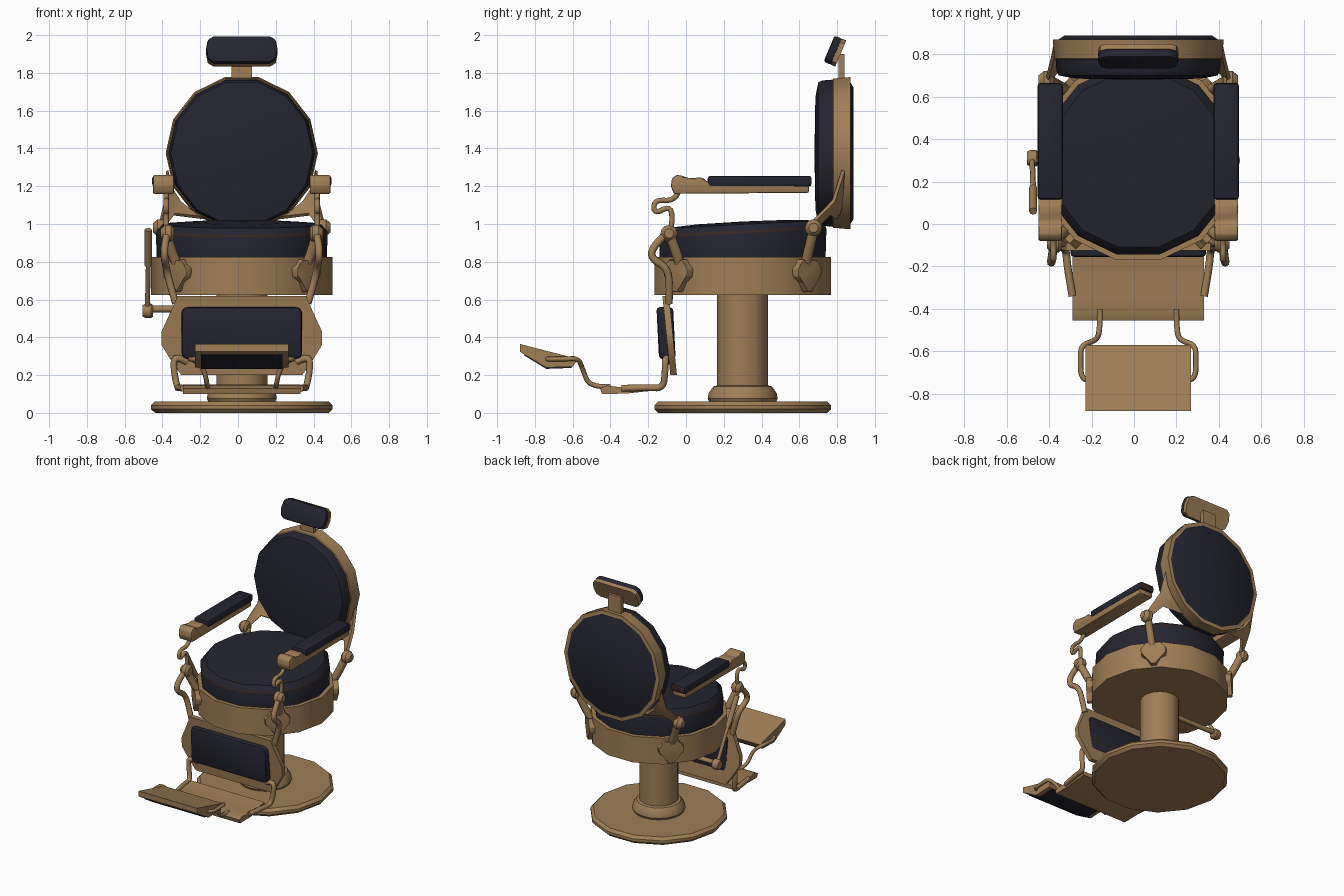
import bpy, bmesh, math
from mathutils import Vector, Matrix

if "Cube" in bpy.data.objects:
    bpy.data.objects.remove(bpy.data.objects["Cube"])

CX, CY = 0.02, 0.30      # symmetry line and column axis


def material(name, rgb):
    m = bpy.data.materials.new(name)
    m.diffuse_color = (*rgb, 1)
    m.use_nodes = True
    m.node_tree.nodes["Principled BSDF"].inputs["Base Color"].default_value = m.diffuse_color
    return m


BRASS = material("aged brass", (0.35, 0.21, 0.095))
NAVY = material("navy leather", (0.018, 0.018, 0.030))
BROWN = material("worn brown leather", (0.036, 0.019, 0.016))


def finish(name, bm, mats, angle=35):
    bmesh.ops.recalc_face_normals(bm, faces=bm.faces)
    me = bpy.data.meshes.new(name)
    bm.to_mesh(me)
    bm.free()
    for m in mats:
        me.materials.append(m)
    ob = bpy.data.objects.new(name, me)
    bpy.context.collection.objects.link(ob)
    bpy.ops.object.select_all(action='DESELECT')
    ob.select_set(True)
    bpy.context.view_layer.objects.active = ob
    bpy.ops.object.shade_smooth_by_angle(angle=math.radians(angle))
    return ob


def lathe(name, profile, place, n, mats):
    """profile: (radius, height, material of the band to the next ring)"""
    bm = bmesh.new()
    rings = [[bm.verts.new(place(r * math.cos(2 * math.pi * i / n), r * math.sin(2 * math.pi * i / n), h))
              for i in range(n)] for r, h, _ in profile]
    for k in range(len(rings) - 1):
        for i in range(n):
            j = (i + 1) % n
            f = bm.faces.new((rings[k][i], rings[k][j], rings[k + 1][j], rings[k + 1][i]))
            f.material_index = profile[k][2]
    for ring, k in ((rings[0], 0), (rings[-1], -1)):
        bm.faces.new(ring).material_index = profile[k][2]
    return finish(name, bm, mats)


def prism(name, outline, place, d0, d1, mat, bevel=0):
    """extrude a 2D outline from depth d0 to d1; place maps (a, b, depth) to space"""
    bm = bmesh.new()
    lo = [bm.verts.new(place(a, b, d0)) for a, b in outline]
    hi = [bm.verts.new(place(a, b, d1)) for a, b in outline]
    bm.faces.new(lo)
    bm.faces.new(hi)
    for i in range(len(lo)):
        j = (i + 1) % len(lo)
        bm.faces.new((lo[i], lo[j], hi[j], hi[i]))
    if bevel:
        bmesh.ops.bevel(bm, geom=bm.edges[:], offset=bevel, segments=2, profile=0.5, affect='EDGES')
    return finish(name, bm, [mat])


def box(name, lo, hi, mat, bevel=0):
    return prism(name, [(lo[0], lo[1]), (hi[0], lo[1]), (hi[0], hi[1]), (lo[0], hi[1])],
                 lambda a, b, d: (a, b, d), lo[2], hi[2], mat, bevel)


def rod(name, pts, radius, mat=BRASS):
    cu = bpy.data.curves.new(name, 'CURVE')
    cu.dimensions = '3D'
    cu.bevel_depth, cu.bevel_resolution, cu.use_fill_caps = radius, 2, True
    sp = cu.splines.new('NURBS')
    sp.points.add(len(pts) - 1)
    for p, co in zip(sp.points, pts):
        p.co = (*co, 1)
    sp.order_u, sp.use_endpoint_u, sp.resolution_u = min(3, len(pts)), True, 4
    tmp = bpy.data.objects.new(name + "_path", cu)
    bpy.context.collection.objects.link(tmp)
    bpy.context.view_layer.update()
    bm = bmesh.new()
    bm.from_mesh(tmp.evaluated_get(bpy.context.evaluated_depsgraph_get()).to_mesh())
    bpy.data.objects.remove(tmp)
    bmesh.ops.remove_doubles(bm, verts=bm.verts, dist=1e-5)
    return finish(name, bm, [mat], 50)


def mirrored(half):
    return half + [(-a, b) for a, b in reversed(half)]


def upright(x, y, h):
    return (CX + x, CY + y, h)


# Base, column, seat frame, seat cushion
lathe("base", [(0.46, 0, 0), (0.48, 0.02, 0), (0.48, 0.04, 0), (0.46, 0.06, 0)], upright, 14, [BRASS])
lathe("column", [(0.175, 0.055, 0), (0.185, 0.075, 0), (0.18, 0.105, 0), (0.155, 0.14, 0),
                 (0.135, 0.145, 0), (0.135, 0.64, 0)], upright, 20, [BRASS])
lathe("seat_frame", [(0.48, 0.625, 0), (0.48, 0.825, 0)], upright, 14, [BRASS])
lathe("seat_cushion", [(0.45, 0.82, 0), (0.455, 0.95, 1), (0.45, 0.965, 0), (0.42, 0.998, 0), (0.25, 1.01, 0),
                       (0.02, 1.013, 0)],
      lambda x, y, h: (CX + x, CY + y, h + (0.05 * y if h > 0.9 else 0)), 14, [NAVY, BROWN])

# Backrest: front cushion, brass rim, rear cushion
lathe("backrest", [(0.02, 0.68, 0), (0.75, 0.685, 0), (0.95, 0.70, 0), (0.975, 0.72, 0), (0.985, 0.775, 1),
                   (1.0, 0.78, 1), (1.02, 0.87, 1), (0.95, 0.87, 0), (0.88, 0.888, 0), (0.02, 0.888, 0)],
      lambda a, b, h: (CX + 0.395 * a, h, 1.375 + 0.405 * b), 14, [NAVY, BRASS])

# Headrest: tilted rounded pad, back shell and post
tilt = Matrix.Rotation(math.radians(-23), 3, 'X')


def head(a, b, d):
    return Vector((CX, 0.79, 1.915)) + tilt @ Vector((a, d, b))


head_outline = mirrored([(0.15, -0.075), (0.18, -0.055), (0.19, 0), (0.18, 0.055), (0.15, 0.075)])
prism("headrest_pad", head_outline, head, -0.035, 0.008, NAVY, 0.012)
prism("headrest_shell", head_outline, head, 0.005, 0.032, BRASS)
box("headrest_post", (CX - 0.055, 0.808, 1.74), (CX + 0.055, 0.838, 1.90), BRASS)

# Leg rest panel with a pad showing on both faces
prism("leg_panel", mirrored([(0.32, 0.2), (0.37, 0.27), (0.425, 0.36), (0.425, 0.43), (0.37, 0.55), (0.34, 0.62)]),
      lambda a, b, d: (CX + a, d - 0.1 * (b - 0.22), b), -0.085, -0.05, BRASS)
prism("leg_pad", mirrored([(0.30, 0.285), (0.32, 0.305), (0.32, 0.54), (0.30, 0.56)]),
      lambda a, b, d: (CX + a, d - 0.05 * (b - 0.43), b), -0.15, -0.062, NAVY, 0.018)

# Foot platform and flip-out foot plate
prism("foot_platform", [(-0.15, 0.15), (-0.30, 0.13), (-0.42, 0.145), (-0.455, 0.13), (-0.445, 0.10),
                        (-0.32, 0.102), (-0.15, 0.12)],
      lambda a, b, d: (CX + d, a, b), -0.31, 0.31, BRASS)
prism("foot_plate", [(-0.88, 0.365), (-0.57, 0.285), (-0.60, 0.245), (-0.74, 0.24), (-0.86, 0.312), (-0.88, 0.325)],
      lambda a, b, d: (CX + d, a, b), -0.248, 0.248, BRASS)
prism("foot_plate_pad", [(-0.855, 0.312), (-0.74, 0.243), (-0.605, 0.247), (-0.605, 0.238), (-0.74, 0.233),
                         (-0.855, 0.303)],
      lambda a, b, d: (CX + d, a, b), -0.215, 0.215, NAVY)

ARM = [(-0.065, 1.16), (-0.08, 1.2), (-0.075, 1.24), (-0.05, 1.26), (-0.015, 1.255), (0.015, 1.235), (0.05, 1.245),
       (0.09, 1.245), (0.12, 1.21), (0.65, 1.205), (0.65, 1.165)]
SHELL = mirrored([(0.02, 0.64), (0.045, 0.69), (0.085, 0.72), (0.09, 0.765), (0.065, 0.785), (0.05, 0.815),
                  (0.02, 0.80)])

for s, side in ((-1, "left"), (1, "right")):
    def at(dx, y, z):
        return (CX + s * dx, y, z)

    def across(a, b, d):
        return at(d, a, b)

    # Armrest and its pad, worn on the outward and rear faces
    prism(side + "_arm", ARM, across, 0.36, 0.47, BRASS, 0.008)
    pad = box(side + "_arm_pad", (CX + s * 0.415 - 0.06, 0.115, 1.198), (CX + s * 0.415 + 0.06, 0.665, 1.255),
              NAVY, 0.015)
    pad.data.materials.append(BROWN)
    for f in pad.data.polygons:
        f.material_index = int(f.normal.y > 0.6)

    # Curled front support, pivots and leg rods
    rod(side + "_arm_scroll", [at(0.40, -0.04, 1.17), at(0.40, -0.06, 1.12), at(0.40, -0.17, 1.13),
                               at(0.40, -0.17, 1.05), at(0.40, -0.08, 1.10), at(0.40, -0.07, 1.0),
                               at(0.40, -0.09, 0.95)], 0.014)
    for part, y, z, d in (("front", -0.09, 0.95, 0.36), ("rear", 0.675, 0.98, 0.40)):
        lathe(f"{side}_{part}_pivot", [(0.03, d, 0), (0.045, d + 0.015, 0), (0.045, d + 0.045, 0), (0.025, d + 0.07, 0)],
              lambda a, b, h, y=y, z=z: at(h, y + a, z + b), 12, [BRASS])
    rod(side + "_leg_rod", [at(0.395, -0.10, 0.95), at(0.41, -0.17, 0.89), at(0.41, -0.19, 0.82),
                            at(0.40, -0.10, 0.77), at(0.38, -0.085, 0.68), at(0.35, -0.09, 0.58)], 0.02)

    # Shell-shaped brackets on the seat frame, with straps up to the pivots
    for part, t in (("front", -1), ("rear", 1)):
        q = math.sqrt(0.5)
        prism(f"{side}_{part}_shell", SHELL,
              lambda a, b, d, t=t: at(q * (d + a), CY + t * q * (d - a), b), 0.45, 0.505, BRASS, 0.006)
        top = at(0.395, -0.085, 0.94) if t < 0 else at(0.42, 0.675, 0.97)
        rod(f"{side}_{part}_strap", [at(0.34, CY + t * 0.33, 0.78), at(0.37, CY + t * 0.345, 0.84), top], 0.028)

    # Flared bracket from rear pivot to backrest rim
    bm = bmesh.new()
    rim = [(0.40, 0.84, 1.28), (0.375, 0.835, 1.18), (0.33, 0.83, 1.11), (0.27, 0.82, 1.06), (0.20, 0.80, 1.025)]
    mid = [(0.41, 0.79, 1.12), (0.40, 0.78, 1.10), (0.385, 0.775, 1.08), (0.37, 0.77, 1.06), (0.36, 0.765, 1.045)]
    hub = [(0.435, 0.69 - 0.006 * k, 1.02 - 0.018 * k) for k in range(5)]
    rows = [[bm.verts.new(at(*p)) for p in r] for r in (rim, mid, hub)]
    for u, v in zip(rows, rows[1:]):
        for k in range(4):
            bm.faces.new((u[k], u[k + 1], v[k + 1], v[k]))
    bmesh.ops.recalc_face_normals(bm, faces=bm.faces)
    bmesh.ops.solidify(bm, geom=bm.faces[:], thickness=0.02)
    finish(side + "_back_bracket", bm, [BRASS])

    # Foot rods: panel to platform, platform to foot plate
    rod(side + "_platform_rod", [at(0.29, -0.09, 0.27), at(0.36, -0.11, 0.31), at(0.36, -0.11, 0.22),
                                 at(0.34, -0.12, 0.13), at(0.335, -0.2, 0.135), at(0.31, -0.34, 0.13)], 0.018)
    rod(side + "_plate_rod", [at(0.18, -0.40, 0.14), at(0.18, -0.51, 0.13), at(0.20, -0.55, 0.24),
                              at(0.27, -0.57, 0.29), at(0.272, -0.64, 0.285), at(0.27, -0.73, 0.285),
                              at(0.24, -0.735, 0.285)], 0.013)

# Height lever with shaft, hub and grip
rod("lever_shaft", [(0.0, 0.31, 0.55), (-0.48, 0.31, 0.55)], 0.018)
lathe("lever_hub", [(0.03, -0.505, 0), (0.038, -0.49, 0), (0.038, -0.46, 0), (0.03, -0.45, 0)],
      lambda a, b, h: (h, 0.31 + a, 0.54 + b), 12, [BRASS])
rod("lever_arm", [(-0.48, 0.31, 0.54), (-0.475, 0.17, 0.78)], 0.013)
rod("lever_grip", [(-0.475, 0.17, 0.78), (-0.475, 0.06, 0.97)], 0.019)
